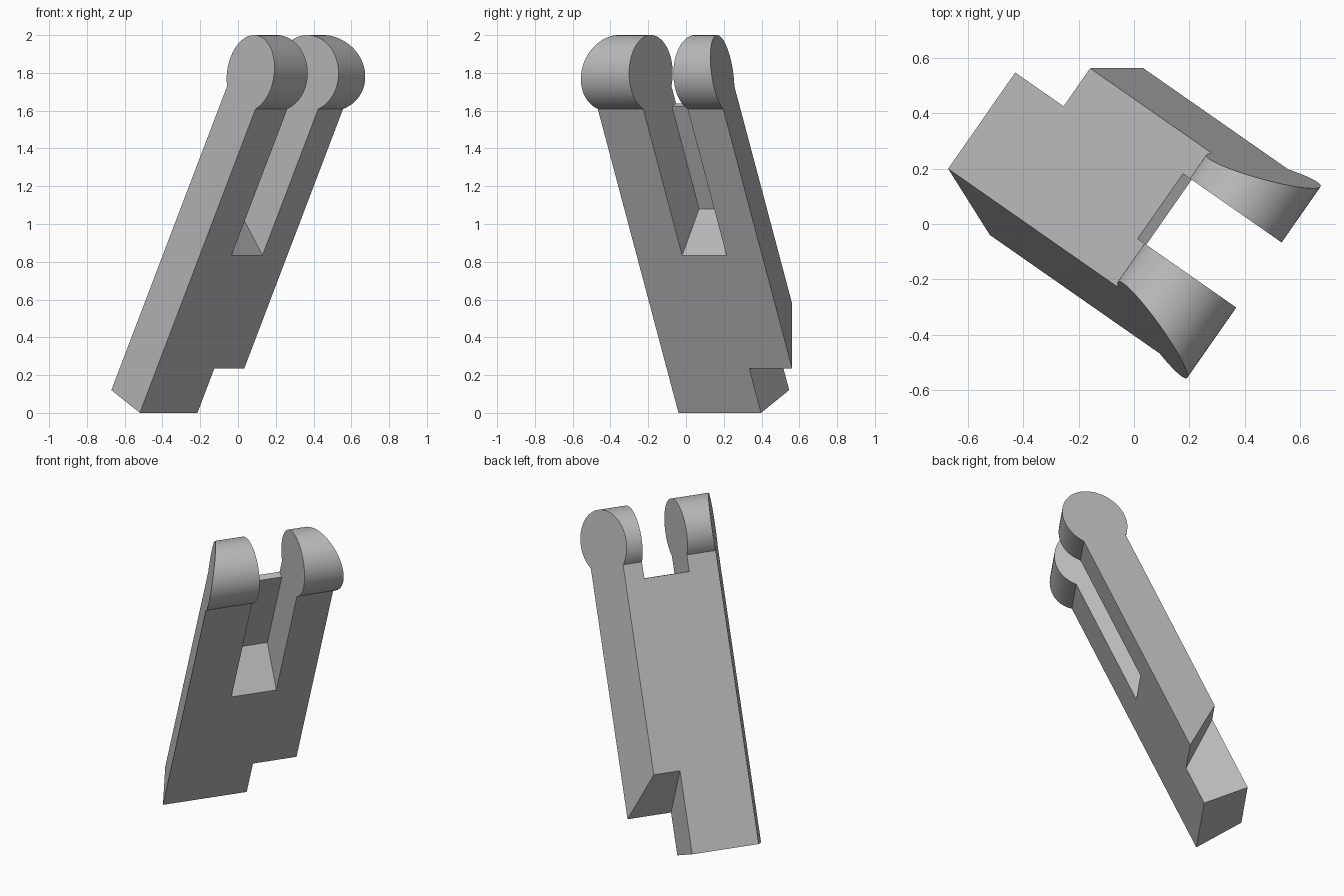
import bpy, bmesh, math
from mathutils import Vector

cube = bpy.data.objects.get("Cube")
if cube:
    bpy.data.objects.remove(cube, do_unlink=True)

# Slanted frame: across the arm, along the arm, through its thickness
YAW, TILT = math.radians(55.1), math.radians(24.9)
ACROSS = Vector((math.cos(YAW), math.sin(YAW), 0))
LEAN = Vector((math.sin(YAW), -math.cos(YAW), 0))
UP = Vector((0, 0, 1))
ALONG = LEAN * math.sin(TILT) + UP * math.cos(TILT)
THROUGH = -LEAN * math.cos(TILT) + UP * math.sin(TILT)
ORIGIN = LEAN * -0.4035

THICK = 0.287
TAPER = 0.383          # side faces narrow towards the back
NECK = 1.774           # where the arm meets the round end


def prism(name, profile, start, end, taper=0.0):
    """Extrude an (along, through) profile across the arm."""
    bm = bmesh.new()
    rings = []
    for w, sign in ((start, 1), (end, -1)):
        rings.append([bm.verts.new(ORIGIN + ACROSS * (w + sign * taper * n)
                                   + ALONG * l + THROUGH * n) for l, n in profile])
    a, b = rings
    bm.faces.new(a)
    bm.faces.new(b)
    for i in range(len(a)):
        j = (i + 1) % len(a)
        bm.faces.new((a[i], a[j], b[j], b[i]))
    bmesh.ops.recalc_face_normals(bm, faces=bm.faces)
    mesh = bpy.data.meshes.new(name)
    bm.to_mesh(mesh)
    bm.free()
    obj = bpy.data.objects.new(name, mesh)
    bpy.context.collection.objects.link(obj)
    return obj


# Arm outline with a round knuckle at the top
mid = THICK / 2
offset = 0.142
radius = math.hypot(offset, mid)
sweep = math.pi - math.atan2(mid, offset)
STEPS = 56
outline = [(0, THICK), (0, 0)]
for i in range(STEPS + 1):
    t = -sweep + 2 * sweep * i / STEPS
    outline.append((NECK + offset + radius * math.cos(t), mid + radius * math.sin(t)))
arm = prism("forked_arm", outline, -0.33, 0.48, TAPER)

# Slot between the lugs, leaving a thin web at the back
slot = prism("slot_cutter", [(0.856, -0.1), (1.076, 0.245), (1.674, 0.245),
                             (1.674, 0.5), (2.4, 0.5), (2.4, -0.1)], -0.036, 0.25)
# Sloped corner notch at the foot
notch = prism("notch_cutter", [(-0.2, -0.1), (0.173, -0.1),
                               (0.602, 0.4), (-0.2, 0.4)], 0.203, 0.8)

bpy.ops.object.select_all(action='DESELECT')
bpy.context.view_layer.objects.active = arm
arm.select_set(True)
for cutter in (slot, notch):
    cutter.hide_render = True
    mod = arm.modifiers.new("cut", 'BOOLEAN')
    mod.operation = 'DIFFERENCE'
    mod.solver = 'EXACT'
    mod.object = cutter
    bpy.ops.object.modifier_apply(modifier=mod.name)
    bpy.data.objects.remove(cutter, do_unlink=True)

# Single grey finish
grey = bpy.data.materials.new("plain_grey")
grey.use_nodes = True
colour = (0.5, 0.5, 0.5, 1)
grey.diffuse_color = colour
grey.node_tree.nodes["Principled BSDF"].inputs["Base Color"].default_value = colour
arm.data.materials.clear()
arm.data.materials.append(grey)
for poly in arm.data.polygons:
    poly.material_index = 0
bpy.ops.object.shade_smooth_by_angle(angle=math.radians(25))
